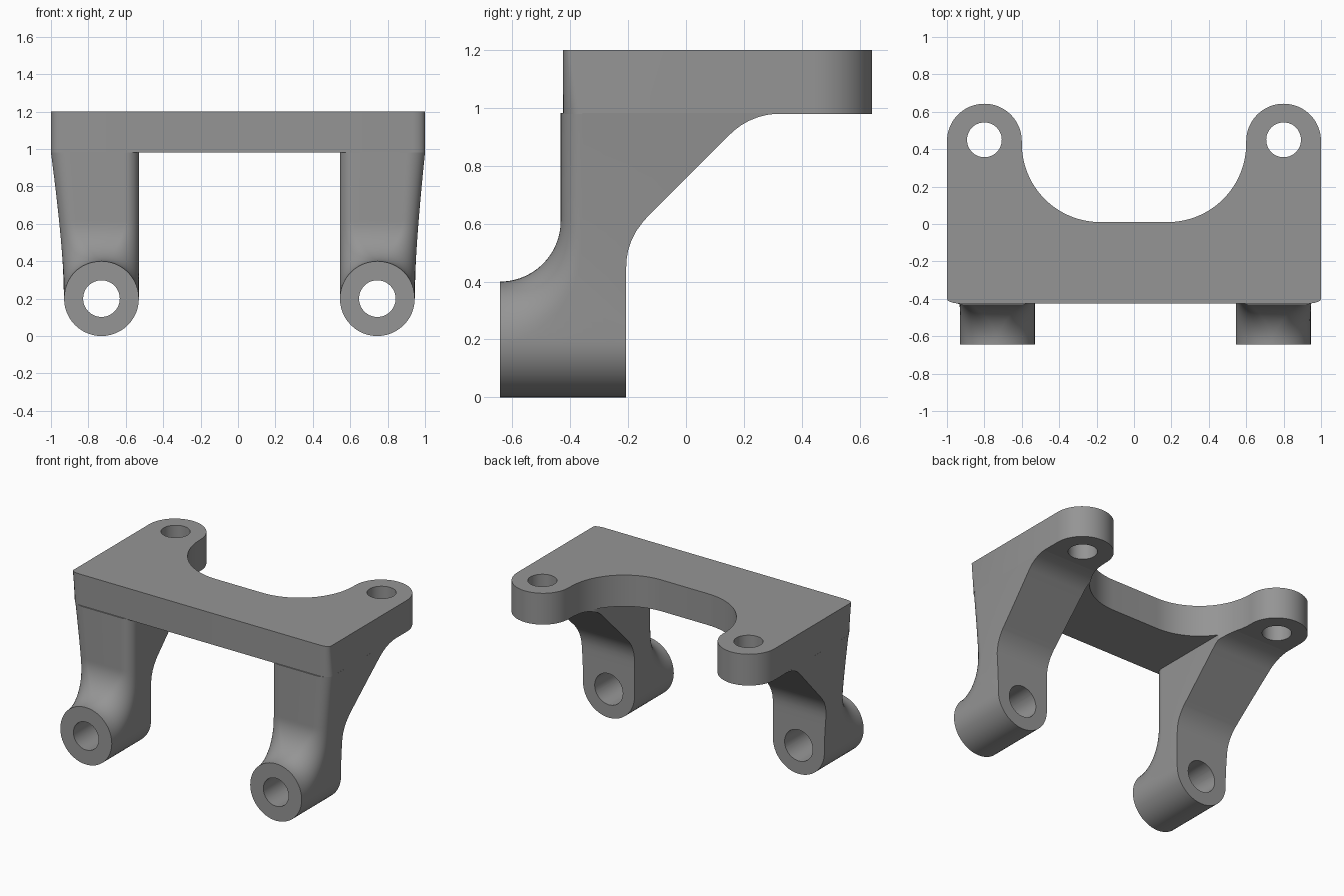
import bpy, bmesh, math
from math import sin, cos, pi, radians, sqrt
from mathutils import Matrix

if "Cube" in bpy.data.objects:
    bpy.data.objects.remove(bpy.data.objects["Cube"])

grey = bpy.data.materials.new("mid grey")
grey.diffuse_color = (0.30, 0.30, 0.30, 1)
grey.use_nodes = True
grey.node_tree.nodes["Principled BSDF"].inputs["Base Color"].default_value = grey.diffuse_color


def loft(name, rings):
    """Closed solid skinned over rings with equal point counts."""
    bm = bmesh.new()
    vs = [[bm.verts.new(p) for p in ring] for ring in rings]
    n = len(vs[0])
    for a, b in zip(vs, vs[1:]):
        for i in range(n):
            j = (i + 1) % n
            bm.faces.new((a[i], a[j], b[j], b[i]))
    bm.faces.new(vs[0][::-1])
    bm.faces.new(vs[-1])
    bmesh.ops.remove_doubles(bm, verts=bm.verts, dist=1e-4)
    bmesh.ops.dissolve_degenerate(bm, dist=1e-5, edges=bm.edges)
    bmesh.ops.recalc_face_normals(bm, faces=bm.faces)
    me = bpy.data.meshes.new(name)
    bm.to_mesh(me)
    bm.free()
    me.materials.append(grey)
    ob = bpy.data.objects.new(name, me)
    bpy.context.collection.objects.link(ob)
    return ob


def cut(ob, loc, r1, r2, depth, axis='Z', seg=48):
    """Drill a round hole through an object."""
    rot = (pi / 2, 0, 0) if axis == 'Y' else (0, 0, 0)
    bpy.ops.mesh.primitive_cone_add(vertices=seg, radius1=r1, radius2=r2,
                                    depth=depth, location=loc, rotation=rot)
    cutter = bpy.context.object
    cutter.data.materials.append(grey)
    mod = ob.modifiers.new("hole", 'BOOLEAN')
    mod.operation, mod.solver, mod.object = 'DIFFERENCE', 'EXACT', cutter
    bpy.context.view_layer.objects.active = ob
    bpy.ops.object.modifier_apply(modifier=mod.name)
    bpy.data.objects.remove(cutter)


def smooth(ob):
    bpy.ops.object.select_all(action='DESELECT')
    ob.select_set(True)
    bpy.context.view_layer.objects.active = ob
    bpy.ops.object.shade_smooth_by_angle(angle=radians(30))


def arc(cx, cy, rx, ry, a0, a1, n):
    return [(cx + rx * cos(radians(a0 + (a1 - a0) * i / n)),
             cy + ry * sin(radians(a0 + (a1 - a0) * i / n))) for i in range(n + 1)]


# Top plate: two rounded ears and a scooped back edge
def plate_ring(z, ry):
    half = arc(0.93, -0.425 + ry, 0.07, ry, -90, 0, 6)       # front corner
    half += arc(0.8, 0.443, 0.2, 0.2, 0, 180, 32)            # ear
    half += arc(0.18, 0.43, 0.42, 0.42, 0, -90, 24)          # scoop
    pts = half + [(-x, y) for x, y in reversed(half)]
    return [(x, y, z) for x, y in pts]


plate = loft("top_plate", [plate_ring(0.98, 0.06), plate_ring(1.2, 0.025)])
for sx in (-1, 1):
    cut(plate, (0.8 * sx, 0.45, 1.09), 0.093, 0.093, 0.5)
smooth(plate)

# Legs: arched sections swept from the boss round the fillet and up to the plate
FY, FZ, FR, BOSS = -0.643, 0.61, 0.21, 0.2


def back(z):
    """Rear outline of the leg: straight, bend, 45 degree slope, bend."""
    r = 0.24
    if z < 0.45:
        return -0.207
    if z < 0.45 + r * sin(pi / 4):
        return -0.207 + r - sqrt(r * r - (z - 0.45) ** 2)
    if z < 0.98 - r * (1 - cos(pi / 4)):
        return -0.207 + r * (1 - cos(pi / 4)) + z - 0.45 - r * sin(pi / 4)
    top = back(0.98 - r * (1 - cos(pi / 4)) - 1e-6)
    h = z - 0.98 + r
    return top + r * sin(pi / 4) - sqrt(max(0, r * r - h * h))


def section(side, cx, oy, oz, ang, start, rad):
    dy, dz = cos(ang), sin(ang)
    lo, hi = start, 1.6                         # find where the ray leaves the leg
    for _ in range(40):
        t = (lo + hi) / 2
        y, z = oy + dy * t, oz + dz * t
        if y < back(z) and z > 0.2:
            lo = t
        else:
            hi = t
    ey, ez = oy + dy * lo, oz + dz * lo

    def point(u, y, z):                          # outer side flares with height
        flare = (1 - abs(cx) - BOSS) * max(0, (z - 0.25) / 0.73) ** 1.4
        if u > 0:
            u += flare * u / BOSS
        return (cx + side * u, y, z)

    n, arch = 12, []
    for i in range(n + 1):
        a = pi / 2 * i / n
        arch.append((-(BOSS - rad) - rad * cos(a), start + rad * (1 - sin(a))))
    arch += [(-u, d) for u, d in reversed(arch)]
    ring = [point(u, oy + dy * d, oz + dz * d) for u, d in arch]
    round_bottom = ez < 0.2005
    for i in range(25):
        a = pi * i / 24
        drop = BOSS * sin(a) if round_bottom else 0
        ring.append(point(BOSS * cos(a), ey, ez - drop))
    return ring


corner = math.atan2(0.2 - FZ, -0.207 - FY)
angles = [-pi / 2 + (corner + pi / 2) * i / 10 for i in range(11)]
angles += [corner * (1 - i / 10) for i in range(1, 11)]
heights = [0.62, 0.66, 0.72, 0.78, 0.84, 0.91, 0.925, 0.94, 0.955, 0.968, 0.976, 0.982]

for name, side, cx in (("left_leg", -1, -0.73), ("right_leg", 1, 0.745)):
    rings = []
    for a in angles:
        s = (a + pi / 2) / (pi / 2)
        s = s * s * (3 - 2 * s)
        rings.append(section(side, cx, FY, FZ, a, FR, BOSS + (0.075 - BOSS) * s))
    rings += [section(side, cx, FY, z, 0, FR, 0.075) for z in heights]
    leg = loft(name, rings)
    # pin bore, then trim the top to the plate's scoop
    cut(leg, (cx, -0.43, 0.2), 0.11, 0.097, 0.5, 'Y')
    cut(leg, (0.18 * side, 0.43, 1.0), 0.42, 0.42, 0.8, seg=96)
    smooth(leg)
